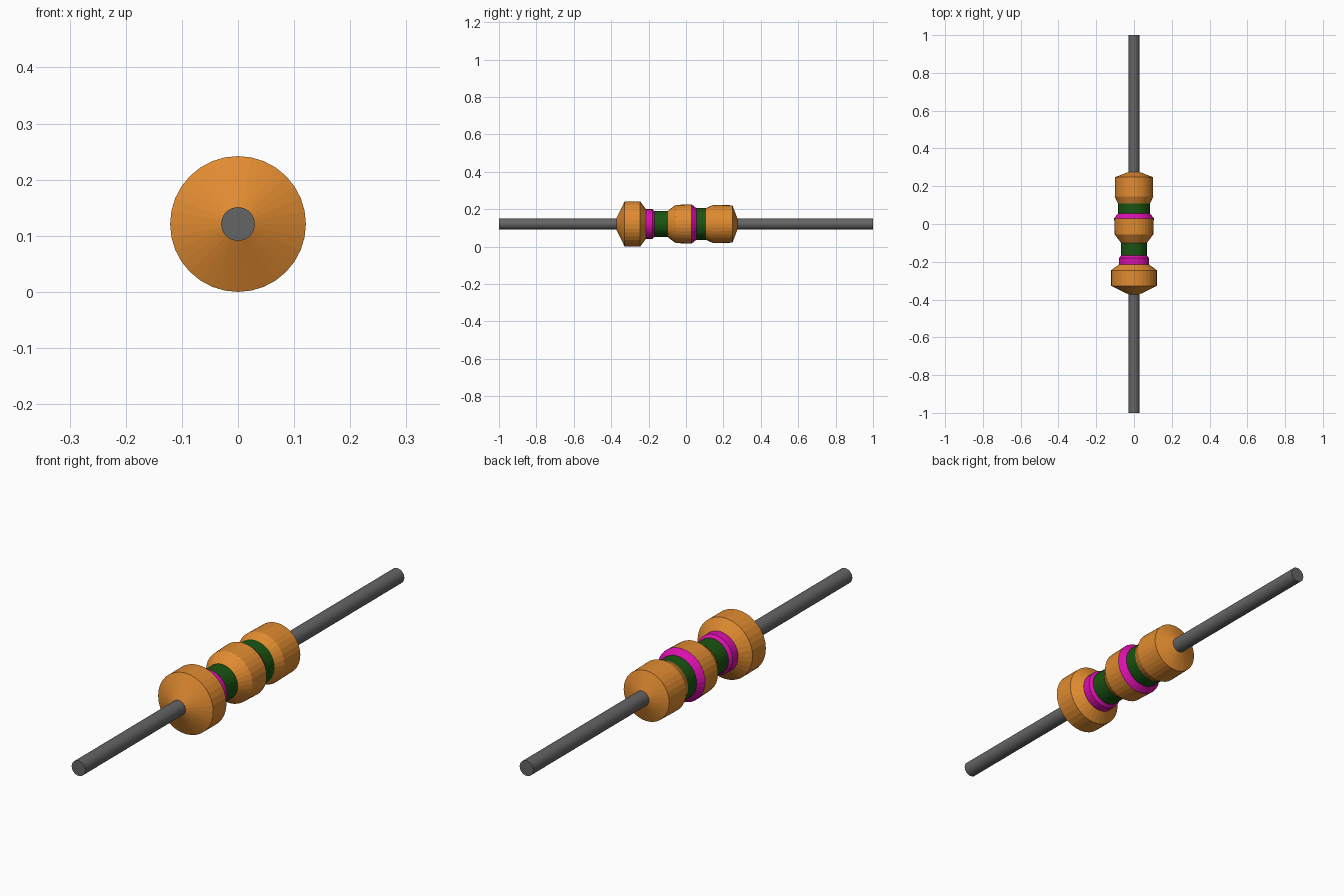
import bpy, bmesh
from math import cos, sin, pi

if "Cube" in bpy.data.objects:
    bpy.data.objects.remove(bpy.data.objects["Cube"])

SIDES = 32
AXIS_Z = 0.121   # height of the shared axis
WIRE_R = 0.03


def material(name, rgb):
    m = bpy.data.materials.new(name)
    m.diffuse_color = (*rgb, 1)
    m.use_nodes = True
    m.node_tree.nodes["Principled BSDF"].inputs["Base Color"].default_value = m.diffuse_color
    return m


ORANGE = material("orange", (0.75, 0.26, 0.03))
GREEN = material("green", (0.01, 0.09, 0.006))
MAGENTA = material("magenta", (0.7, 0.005, 0.42))
GREY = material("dark_grey", (0.13, 0.13, 0.13))


def lathe(name, profile, mat, cap_end=False):
    """Turn (y, radius) points, listed in rising y, around the part's axis."""
    bm = bmesh.new()
    rings = []
    for y, r in profile:
        rings.append([bm.verts.new((r * cos(2 * pi * i / SIDES), y,
                                    AXIS_Z + r * sin(2 * pi * i / SIDES)))
                      for i in range(SIDES)])
    for a, b in zip(rings, rings[1:]):
        for i in range(SIDES):
            j = (i + 1) % SIDES
            bm.faces.new((a[i], b[i], b[j], a[j]))
    if cap_end:
        # the cap closes whichever end is the outer tip of a lead
        tip = max(rings, key=lambda ring: abs(ring[0].co.y))
        bm.faces.new(tip if tip[0].co.y < 0 else tip[::-1])
    mesh = bpy.data.meshes.new(name)
    bm.to_mesh(mesh)
    bm.free()
    mesh.materials.append(mat)
    ob = bpy.data.objects.new(name, mesh)
    bpy.context.collection.objects.link(ob)
    return ob


# Wire leads
lathe("front_lead", [(-1, WIRE_R), (-0.372, WIRE_R)], GREY, True)
lathe("back_lead", [(0.275, WIRE_R), (1, WIRE_R)], GREY, True)

# Body sections and colour bands, front to back
lathe("front_bulb", [(-0.372, WIRE_R), (-0.328, 0.121), (-0.245, 0.121),
                     (-0.214, 0.079)], ORANGE)
lathe("front_magenta_band", [(-0.214, 0.079), (-0.18, 0.079), (-0.168, 0.069)], MAGENTA)
lathe("front_green_band", [(-0.168, 0.069), (-0.1, 0.069)], GREEN)
lathe("middle_bulb", [(-0.1, 0.069), (-0.055, 0.102), (0.03, 0.105)], ORANGE)
lathe("back_magenta_band", [(0.03, 0.105), (0.055, 0.085)], MAGENTA)
lathe("back_green_band", [(0.055, 0.085), (0.108, 0.085)], GREEN)
lathe("back_bulb", [(0.108, 0.085), (0.145, 0.102), (0.248, 0.1), (0.275, WIRE_R)], ORANGE)
